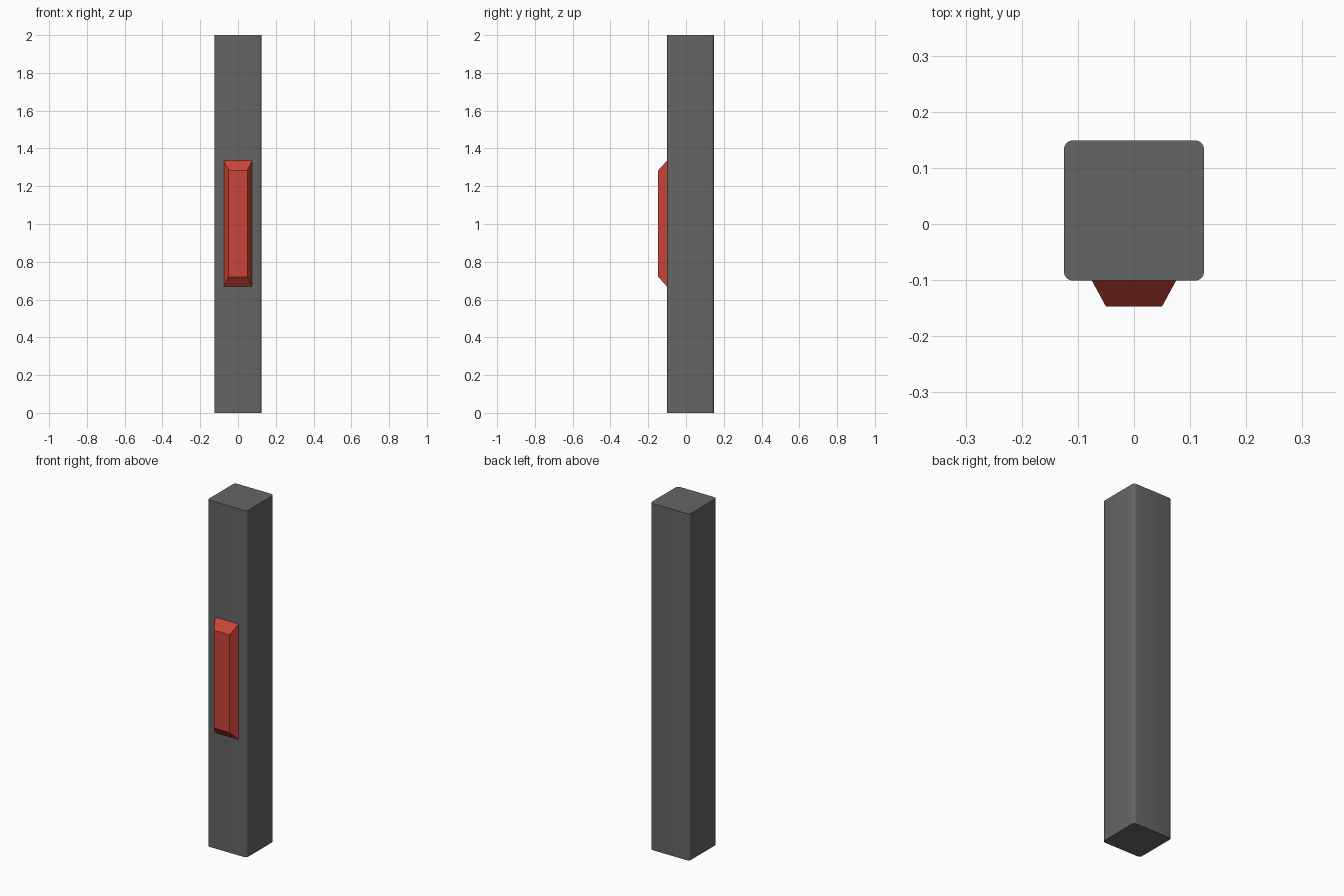
import bpy, bmesh

if "Cube" in bpy.data.objects:
    bpy.data.objects.remove(bpy.data.objects["Cube"])

POST_W = 0.25
FRONT, BACK = -0.101, 0.149


def add_object(name, bm):
    bmesh.ops.recalc_face_normals(bm, faces=bm.faces)
    mesh = bpy.data.meshes.new(name)
    bm.to_mesh(mesh)
    bm.free()
    obj = bpy.data.objects.new(name, mesh)
    bpy.context.collection.objects.link(obj)
    return obj


def box(size, centre):
    bm = bmesh.new()
    bmesh.ops.create_cube(bm, size=1)
    bmesh.ops.scale(bm, vec=size, verts=bm.verts)
    bmesh.ops.translate(bm, vec=centre, verts=bm.verts)
    return bm


# Square post with its four upright edges rounded
bm = box((POST_W, BACK - FRONT, 2), (0, (FRONT + BACK) / 2, 1))
uprights = [e for e in bm.edges if abs(e.verts[0].co.z - e.verts[1].co.z) > 1]
bmesh.ops.bevel(bm, geom=uprights, offset=0.016, segments=4, profile=0.5,
                affect='EDGES')
post = add_object("post", bm)
bpy.context.view_layer.objects.active = post
post.select_set(True)
bpy.ops.object.shade_smooth_by_angle()

# Red reflector: a block whose outer face is drawn in on all sides
depth = 0.046
bm = box((0.15, depth, 0.666), (0, FRONT - depth / 2, 1.002))
for v in bm.verts:
    if v.co.y < FRONT - depth / 2:
        v.co.x *= 0.05 / 0.075
        v.co.z += -0.051 if v.co.z > 1 else 0.051
reflector = add_object("reflector", bm)
red = bpy.data.materials.new("reflector_red")
red.diffuse_color = (0.6, 0.06, 0.04, 1)
red.use_nodes = True
red.node_tree.nodes["Principled BSDF"].inputs["Base Color"].default_value = red.diffuse_color
reflector.data.materials.append(red)

# Dark grey post finish
grey = bpy.data.materials.new("post_grey")
grey.diffuse_color = (0.13, 0.13, 0.13, 1)
grey.use_nodes = True
grey.node_tree.nodes["Principled BSDF"].inputs["Base Color"].default_value = grey.diffuse_color
post.data.materials.append(grey)
